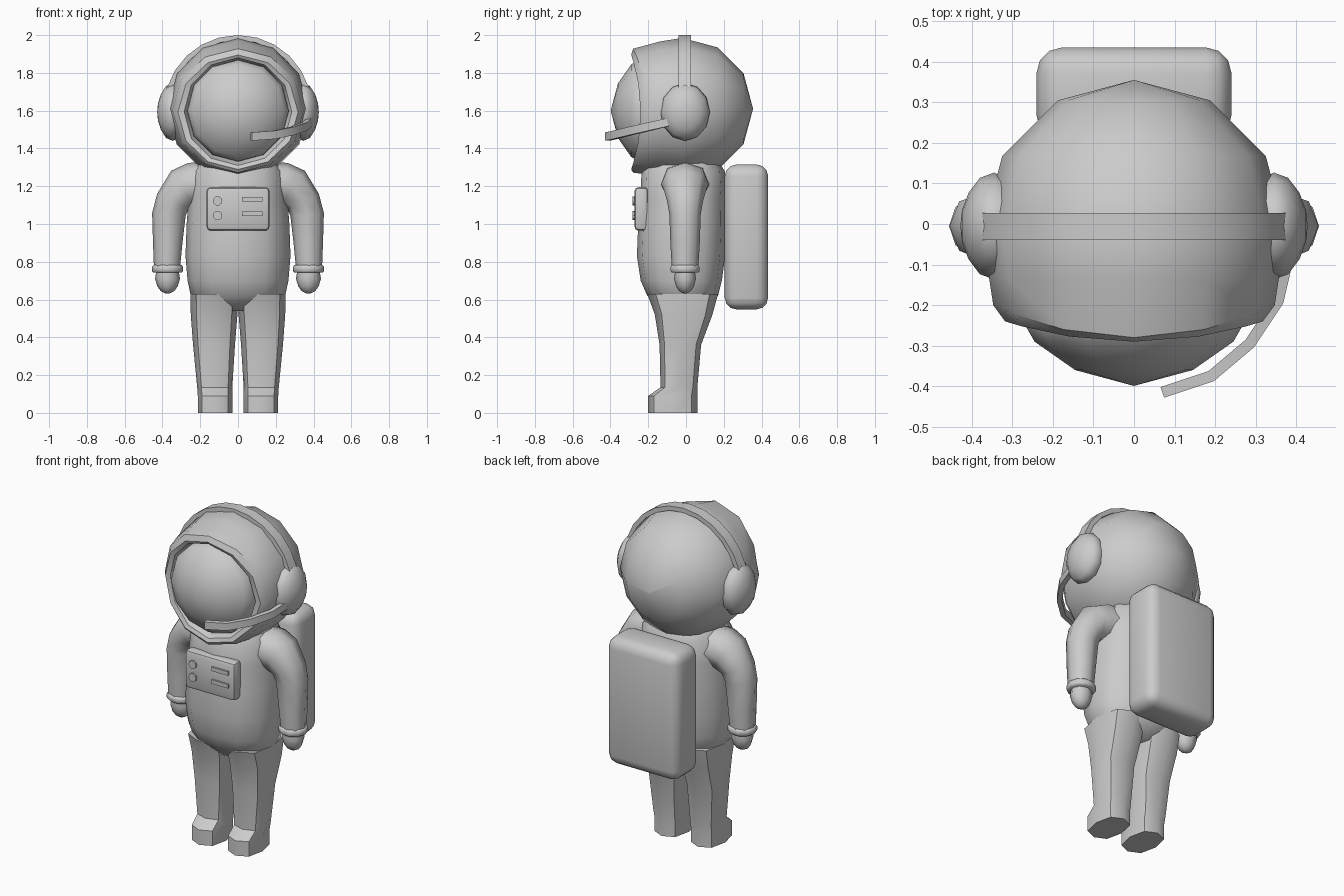
import bpy, bmesh, math
from math import sin, cos, pi, radians
from mathutils import Vector

if "Cube" in bpy.data.objects:
    bpy.data.objects.remove(bpy.data.objects["Cube"])

grey = bpy.data.materials.new("suit_grey")
grey.diffuse_color = (0.6, 0.6, 0.6, 1)
grey.use_nodes = True
grey.node_tree.nodes["Principled BSDF"].inputs["Base Color"].default_value = grey.diffuse_color


def finish(name, bm, angle=40):
    bmesh.ops.recalc_face_normals(bm, faces=bm.faces)
    me = bpy.data.meshes.new(name)
    bm.to_mesh(me)
    bm.free()
    ob = bpy.data.objects.new(name, me)
    bpy.context.collection.objects.link(ob)
    me.materials.append(grey)
    bpy.ops.object.select_all(action='DESELECT')
    ob.select_set(True)
    bpy.context.view_layer.objects.active = ob
    bpy.ops.object.shade_smooth_by_angle(angle=radians(angle))
    return ob


def ring(c, u, v, n, power=1.0):
    """Closed loop of n points around c, spanned by half-axes u and v."""
    def p(t):
        return math.copysign(abs(t) ** power, t) if abs(t) > 1e-6 else 0
    c, u, v = Vector(c), Vector(u), Vector(v)
    return [c + u * p(cos(2 * pi * i / n)) + v * p(sin(2 * pi * i / n)) for i in range(n)]


def loft(name, rings, mirror=1, angle=40, cap_start=True, cap_end=True):
    bm = bmesh.new()
    loops = [[bm.verts.new((p.x * mirror, p.y, p.z)) for p in r] for r in rings]
    n = len(loops[0])
    for a, b in zip(loops, loops[1:]):
        for i in range(n):
            j = (i + 1) % n
            bm.faces.new((a[i], a[j], b[j], b[i]))
    if cap_start:
        bm.faces.new(loops[0])
    if cap_end:
        bm.faces.new(loops[-1])
    bmesh.ops.remove_doubles(bm, verts=bm.verts, dist=0.0005)
    return finish(name, bm, angle)


def box(name, lo, hi, bevel=0, segments=2):
    bm = bmesh.new()
    bmesh.ops.create_cube(bm, size=1)
    for v in bm.verts:
        v.co = [(a + b) / 2 + t * (b - a) for a, b, t in zip(lo, hi, v.co)]
    if bevel:
        bmesh.ops.bevel(bm, geom=bm.edges[:], offset=bevel, segments=segments,
                        profile=0.5, affect='EDGES')
    return finish(name, bm)


# Helmet shell: faceted sphere with its pole at the back, opening into a saddle-shaped rim
shell = []
for deg in (0.05, 30, 60, 90, 108):
    r = 0.375 * sin(radians(deg))
    shell.append(ring((0, -0.02 + 0.375 * cos(radians(deg)), 1.61), (0, 0, r), (r, 0, 0), 12))
for rx, rz, zc, y, bend in ((0.347, 0.328, 1.60, -0.20, 0.08), (0.318, 0.303, 1.592, -0.24, 0.05),
                            (0.285, 0.285, 1.595, -0.24, 0.04), (0.262, 0.262, 1.60, -0.20, 0)):
    loop = ring((0, y, zc), (0, 0, rz), (rx, 0, 0), 12)
    for p in loop:
        p.y -= bend * ((p.z - zc) / rz) ** 2
    shell.append(loop)
loft("helmet", shell, angle=35, cap_end=False)

# Domed visor
loft("visor", [ring((0, y, 1.60), (0, 0, r), (r, 0, 0), 12) for y, r in
               ((-0.20, 0.27), (-0.25, 0.268), (-0.29, 0.245), (-0.36, 0.145), (-0.399, 0.0002))])

# Headband over the helmet
band = []
for i in range(11):
    a = radians(17 + 14.6 * i)
    band.append([Vector((r * cos(a), y, 1.608 + r * sin(a)))
                 for r, y in ((0.392, -0.04), (0.392, 0.027), (0.365, 0.027), (0.365, -0.04))])
loft("headband", band, angle=30)

# Microphone boom
boom = [Vector(p) for p in ((0.378, -0.09, 1.54), (0.355, -0.19, 1.517), (0.285, -0.295, 1.492),
                            (0.19, -0.375, 1.472), (0.07, -0.415, 1.463))]
sections = []
for i, p in enumerate(boom):
    d = boom[min(i + 1, 4)] - boom[max(i - 1, 0)]
    s = Vector((-d.y, d.x, 0)).normalized() * 0.014
    h = Vector((0, 0, 0.022))
    sections.append([p + s + h, p - s + h, p - s - h, p + s - h])
loft("microphone_boom", sections, angle=30)

# Torso
loft("torso", [ring((0, (y0 + y1) / 2, z), (rx, 0, 0), (0, (y1 - y0) / 2, 0), 12, 0.88)
               for z, rx, y0, y1 in
               ((0.54, 0.16, -0.12, 0.10), (0.62, 0.25, -0.205, 0.17), (0.70, 0.267, -0.24, 0.19),
                (0.83, 0.278, -0.26, 0.207), (1.0, 0.272, -0.253, 0.212),
                (1.15, 0.26, -0.242, 0.212), (1.28, 0.245, -0.235, 0.205),
                (1.335, 0.20, -0.20, 0.17))], angle=50)

for side, m in (("right", 1), ("left", -1)):
    # Leg with boot
    loft(side + "_leg", [ring(((x0 + x1) / 2, (y0 + y1) / 2, z), ((x1 - x0) / 2, 0, 0),
                              (0, (y1 - y0) / 2, 0), 8, 0.8)
                         for z, x0, x1, y0, y1 in
                         ((0, 0.03, 0.212, -0.20, 0.06), (0.09, 0.03, 0.213, -0.20, 0.06),
                          (0.135, 0.03, 0.216, -0.135, 0.06), (0.36, 0.016, 0.238, -0.14, 0.08),
                          (0.52, 0.003, 0.25, -0.165, 0.14), (0.63, 0.0, 0.252, -0.205, 0.17))],
         mirror=m, angle=50)
    # Arm sweeping out of the shoulder and down
    arm = []
    for x, z, tilt, r, ry in ((0.18, 1.21, 90, 0.118, 0.13), (0.24, 1.21, 78, 0.116, 0.125),
                              (0.29, 1.19, 55, 0.112, 0.115), (0.345, 1.12, 25, 0.092, 0.095),
                              (0.366, 1.05, 5, 0.089, 0.083), (0.372, 0.90, 0, 0.078, 0.078),
                              (0.376, 0.765, 0, 0.069, 0.07)):
        t = radians(tilt)
        arm.append(ring((x, -0.005, z), (r * cos(t), 0, r * sin(t)), (0, ry, 0), 8, 0.9))
    loft(side + "_arm", arm, mirror=m, angle=50)
    # Cuff and mitten
    loft(side + "_cuff", [ring((0.373, -0.005, z), (r, 0, 0), (0, r * 0.96, 0), 10) for z, r in
                          ((0.742, 0.075), (0.75, 0.083), (0.772, 0.083), (0.782, 0.075))],
         mirror=m, angle=60)
    loft(side + "_mitten", [ring((0.373, -0.005, z), (r, 0, 0), (0, r * 0.88, 0), 8) for z, r in
                            ((0.76, 0.058), (0.71, 0.066), (0.67, 0.054), (0.645, 0.036),
                             (0.633, 0.012))], mirror=m, angle=60)
    # Headphone cup
    loft(side + "_ear_cup", [ring((x, -0.005, 1.593), (0, r * 0.86, 0), (0, 0, r), 12) for x, r in
                             ((0.31, 0.135), (0.345, 0.153), (0.38, 0.138), (0.408, 0.095),
                              (0.424, 0.045), (0.428, 0.0002))], mirror=m, angle=60)

# Chest control panel with two buttons and two bars
box("chest_panel", (-0.167, -0.273, 0.965), (0.167, -0.20, 1.195), 0.022)
for i, z in enumerate((1.122, 1.045)):
    loft("button_%d" % i, [ring((-0.108, y, z), (0.025, 0, 0), (0, 0, 0.025), 10)
                           for y in (-0.26, -0.283)], angle=30)
    box("bar_%d" % i, (0.02, -0.283, z - 0.002), (0.13, -0.26, z + 0.022))

# Backpack
box("backpack", (-0.24, 0.205, 0.548), (0.24, 0.435, 1.315), 0.062, 3)
